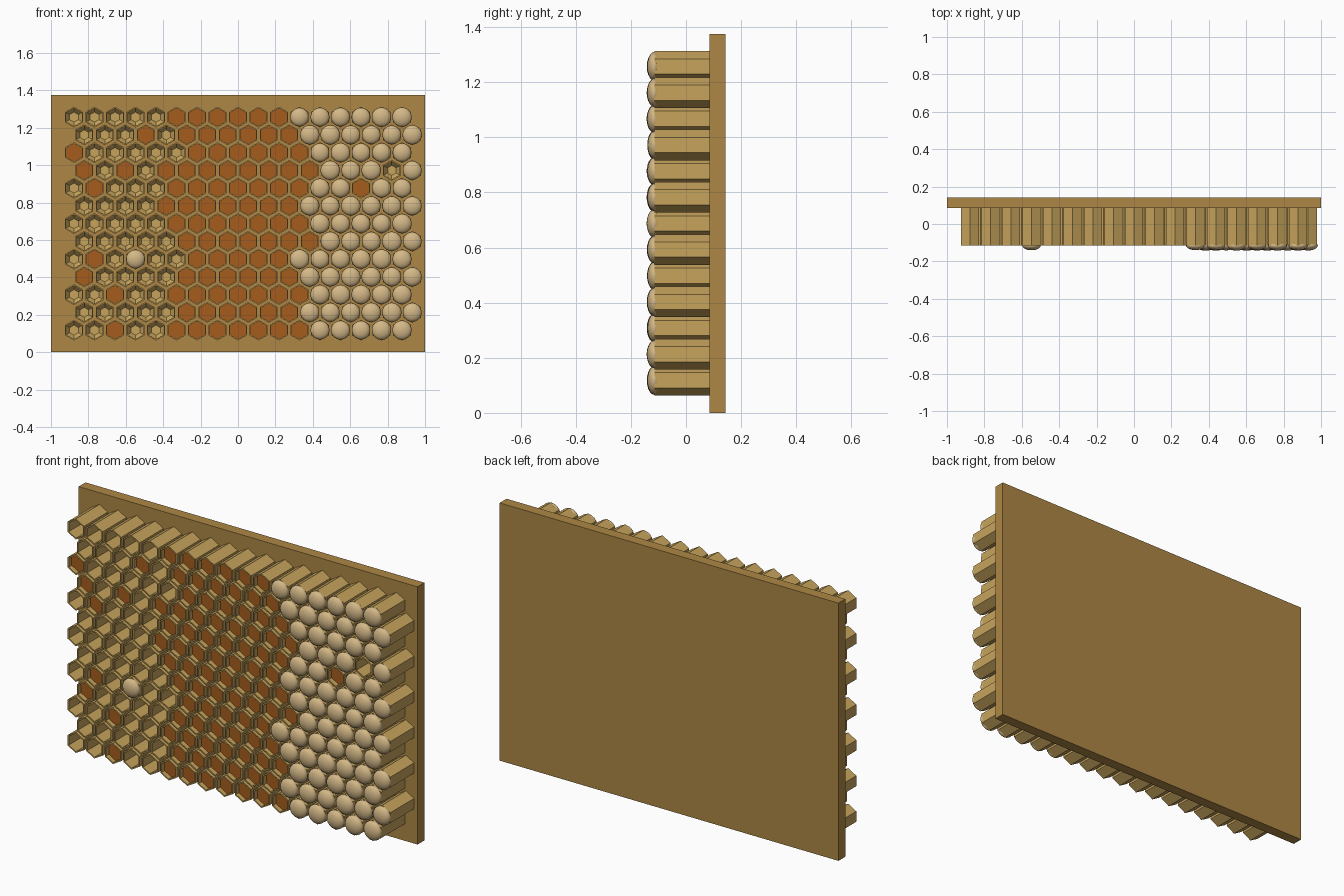
import bpy, bmesh, math, random

if "Cube" in bpy.data.objects:
    bpy.data.objects.remove(bpy.data.objects["Cube"])
random.seed(4)

PITCH = 0.1096                 # spacing of cells along a row
ROW = PITCH * math.sqrt(3) / 2
ROWS, COLS = 13, 17
MID_Z = 0.6875
FRONT, BACK = -0.115, 0.086    # cell rim and board face
R_OUT, R_IN = 0.0555, 0.048


def material(name, rgb):
    m = bpy.data.materials.new(name)
    m.diffuse_color = (*rgb, 1)
    m.use_nodes = True
    m.node_tree.nodes["Principled BSDF"].inputs["Base Color"].default_value = m.diffuse_color
    return m


def finish(bm, name, mat, smooth=False):
    bmesh.ops.recalc_face_normals(bm, faces=bm.faces)
    me = bpy.data.meshes.new(name)
    bm.to_mesh(me)
    bm.free()
    for p in me.polygons:
        p.use_smooth = smooth
    ob = bpy.data.objects.new(name, me)
    ob.data.materials.append(mat)
    bpy.context.collection.objects.link(ob)
    return ob


def lathe(bm, x, z, profile, sides, turn=0.0, cap_start=True, cap_end=True):
    """Stack rings of (radius, y) around an axis along y."""
    rings = []
    for r, y in profile:
        rings.append([bm.verts.new((x + r * math.sin(turn + 2 * math.pi * i / sides), y,
                                    z + r * math.cos(turn + 2 * math.pi * i / sides)))
                      for i in range(sides)])
    for a, b in zip(rings, rings[1:]):
        for i in range(sides):
            j = (i + 1) % sides
            bm.faces.new((a[i], a[j], b[j], b[i]))
    if cap_start:
        bm.faces.new(rings[0])
    if cap_end:
        bm.faces.new(rings[-1])


wax = material("wax", (0.57, 0.37, 0.107))
wood = material("foundation_wax", (0.42, 0.243, 0.06))
honey_mat = material("honey", (0.38, 0.107, 0.012))
cap_mat = material("capping", (0.655, 0.477, 0.243))

# Backing board
bm = bmesh.new()
bmesh.ops.create_cube(bm, size=1)
for v in bm.verts:
    v.co = (v.co.x * 2, 0.114 + v.co.y * 0.058, MID_Z + v.co.z * 1.375)
finish(bm, "backing_board", wood)

# Per row from the bottom: first and last column of the honey band
BAND = [(5, 11), (5, 10), (5, 11), (5, 10), (6, 10), (5, 11), (5, 11),
        (4, 10), (5, 11), (4, 11), (6, 11), (5, 10), (5, 10)]
# Stray cells outside their band, as (row, column)
STRAY = {(0, 2): "honey", (2, 2): "honey", (3, 0): "honey", (4, 1): "honey",
         (8, 1): "honey", (9, 0): "honey", (9, 2): "honey", (10, 0): "honey",
         (11, 3): "honey", (8, 14): "honey", (4, 3): "cap", (9, 15): "empty"}


def content(row, col):
    first, last = BAND[row]
    default = "empty" if col < first else "honey" if col <= last else "cap"
    return STRAY.get((row, col), default)


# Cells: outer wall, rim, bore and sloped floor; plus honey fills and domed caps
cells, honey, caps = bmesh.new(), bmesh.new(), bmesh.new()
cell_profile = [(R_OUT, BACK), (R_OUT, FRONT), (R_IN, FRONT), (R_IN, 0.05), (0.027, 0.075)]
for row in range(ROWS):
    z = MID_Z + (row - 6) * ROW
    for col in range(COLS):
        x = (col - 8) * PITCH + (row % 2) * PITCH / 2
        lathe(cells, x, z, cell_profile, 6, cap_start=False)
        kind = content(row, col)
        if kind == "honey":
            lathe(honey, x, z, [(R_IN, 0.04), (R_IN, -0.09)], 6)
        elif kind == "cap":
            r, d = 0.0515 * random.uniform(0.97, 1.02), random.uniform(0.024, 0.028)
            dome = [(r * math.cos(t), FRONT - d * math.sin(t))
                    for t in (math.radians(a) for a in (0, 18, 36, 54, 72, 85))]
            lathe(caps, x, z, [(r * 0.9, FRONT + 0.012)] + dome, 18)
finish(cells, "comb_cells", wax)
finish(honey, "honey_fill", honey_mat)
finish(caps, "wax_caps", cap_mat, smooth=True)
